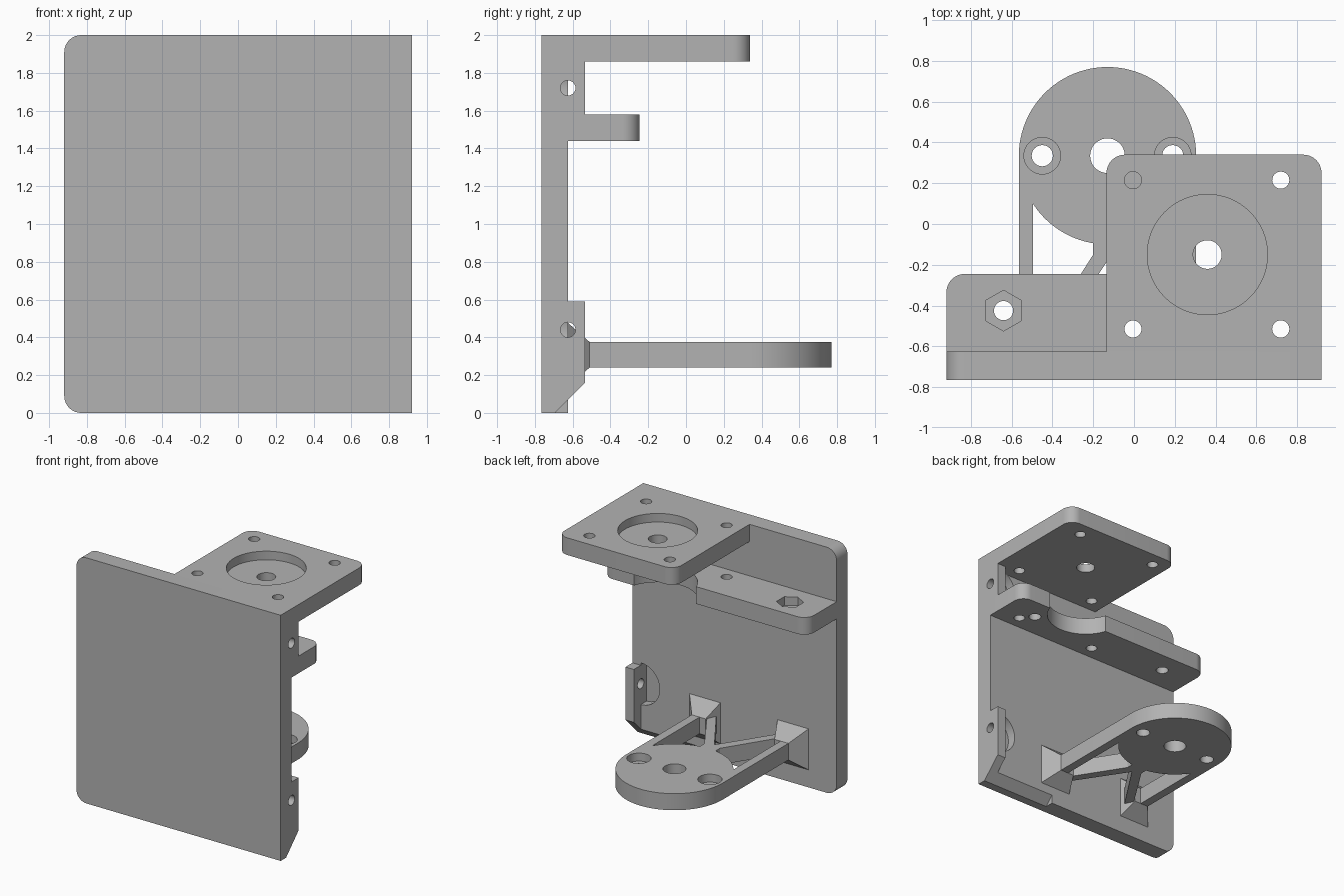
import bpy, bmesh, math
from mathutils import Vector

if "Cube" in bpy.data.objects:
    bpy.data.objects.remove(bpy.data.objects["Cube"], do_unlink=True)

grey = bpy.data.materials.new("plain grey")
grey.use_nodes = True
COLOUR = (0.45, 0.45, 0.45, 1)
grey.diffuse_color = COLOUR
grey.node_tree.nodes["Principled BSDF"].inputs["Base Color"].default_value = COLOUR

# Maps a profile point (u, v) and a depth w to space, by extrusion axis
AXES = {"z": lambda u, v, w: (u, v, w),
        "y": lambda u, v, w: (u, w, v),
        "x": lambda u, v, w: (w, u, v)}


def finish(name, bm):
    bmesh.ops.recalc_face_normals(bm, faces=bm.faces)
    mesh = bpy.data.meshes.new(name)
    bm.to_mesh(mesh)
    bm.free()
    mesh.materials.append(grey)
    obj = bpy.data.objects.new(name, mesh)
    bpy.context.collection.objects.link(obj)
    return obj


def prism(name, profile, lo, hi, axis="z"):
    bm = bmesh.new()
    rings = [[bm.verts.new(AXES[axis](u, v, w)) for u, v in profile] for w in (lo, hi)]
    n = len(profile)
    for ring in rings:
        bm.faces.new(ring)
    for i in range(n):
        j = (i + 1) % n
        bm.faces.new((rings[0][i], rings[0][j], rings[1][j], rings[1][i]))
    return finish(name, bm)


def circle(u, v, r, n=48, start=0.0):
    return [(u + r * math.cos(start + math.tau * i / n),
             v + r * math.sin(start + math.tau * i / n)) for i in range(n)]


def rounded(u0, v0, u1, v1, radii):
    """Rectangle with one radius per corner, anticlockwise from lower left."""
    corners = [(u0, v0, 1, 1), (u1, v0, -1, 1), (u1, v1, -1, -1), (u0, v1, 1, -1)]
    pts = []
    for k, ((u, v, su, sv), r) in enumerate(zip(corners, radii)):
        if r == 0:
            pts.append((u, v))
            continue
        for i in range(11):
            a = math.pi + (k + i / 10) * math.pi / 2
            pts.append((u + su * r + r * math.cos(a), v + sv * r + r * math.sin(a)))
    return pts


def cut(target, profile, lo, hi, axis="z"):
    tool = prism("cutter", profile, lo, hi, axis)
    tool.hide_render = True
    apply_boolean(target, tool, "DIFFERENCE")


def apply_boolean(target, tool, operation):
    mod = target.modifiers.new("boolean", "BOOLEAN")
    mod.operation, mod.solver, mod.object = operation, "EXACT", tool
    bpy.context.view_layer.objects.active = target
    bpy.ops.object.modifier_apply(modifier=mod.name)
    bpy.data.objects.remove(tool, do_unlink=True)


W, FRONT, WALL, R = 0.92, -0.765, -0.625, 0.09
LUG = 0.845
MOTOR = (0.36, -0.15)
SCREWS = [(x, y) for x in (-0.005, 0.72) for y in (-0.515, 0.215)]
PIN_HEIGHTS = (0.44, 1.72)

# Upright wall with pin recesses and a bevelled lower edge
wall = prism("upright_wall", rounded(-W, 0, W, 2, (R, 0, 0, R)), FRONT, WALL, "y")
for z in PIN_HEIGHTS:
    cut(wall, [p for p in circle(LUG, z, 0.17) if p[0] <= LUG + 0.001], -0.70, -0.5, "y")
    cut(wall, circle(WALL, z, 0.04, 24), 0.75, 1.0, "x")
cut(wall, [(-0.715, -0.02), (-0.575, 0.12), (-0.575, -0.02)], 0.3, 1.0, "x")

# Pin lugs on the left edge
lower = prism("lower_lug", [(WALL, 0.07), (-0.535, 0.16), (-0.535, 0.59), (WALL, 0.59)], LUG, W, "x")
upper = prism("upper_lug", [(WALL, 1.58), (-0.535, 1.58), (-0.535, 1.86), (WALL, 1.86)], LUG, W, "x")
for lug, z in zip((lower, upper), PIN_HEIGHTS):
    cut(lug, circle(WALL, z, 0.04, 24), 0.75, 1.0, "x")

# Top mounting plate with round pocket
top = prism("top_plate", rounded(-0.135, WALL, W, 0.34, (0, 0, R, R)), 1.86, 2.0)
cut(top, circle(*MOTOR, 0.295, 64), 1.93, 2.1)
cut(top, circle(*MOTOR, 0.07), 1.8, 2.1)
for x, y in SCREWS:
    cut(top, circle(x, y, 0.042, 32), 1.8, 2.1)

# Middle shelf with clearance notch, access holes and nut traps
shelf = prism("middle_shelf", rounded(-W, WALL, W, -0.245, (0, 0, R, R)), 1.44, 1.58)
cut(shelf, circle(*MOTOR, 0.295, 64), 1.3, 1.7)
for x, y in SCREWS:
    if y < 0:
        cut(shelf, circle(x, y, 0.042, 32), 1.3, 1.7)
for x in (-0.64, 0.64):
    cut(shelf, circle(x, -0.425, 0.1, 6, math.pi / 2), 1.51, 1.7)
    cut(shelf, circle(x, -0.425, 0.047, 32), 1.3, 1.7)

# Lower arm: round pad, straight rails and diagonal braces
CX, CY, RAD, Z0, Z1 = -0.13, 0.335, 0.435, 0.24, 0.375
arm = prism("lower_arm", circle(CX, CY, RAD, 96), Z0, Z1)


def flare(name, side):
    """Tapered foot widening from the rail onto the wall."""
    bm = bmesh.new()
    rings = []
    for y, a, b, lo, hi in ((-0.64, 0.25, 0.55, 0.13, 0.49), (-0.51, 0.31, RAD, Z0, Z1)):
        rings.append([bm.verts.new((CX + side * u, y, v))
                      for u, v in ((a, lo), (b, lo), (b, hi), (a, hi))])
    for ring in rings:
        bm.faces.new(ring)
    for i in range(4):
        j = (i + 1) % 4
        bm.faces.new((rings[0][i], rings[0][j], rings[1][j], rings[1][i]))
    return finish(name, bm)


for side in (-1, 1):
    rail = [(CX + side * u, v) for u, v in ((0.365, -0.63), (RAD, -0.63), (RAD, CY), (0.365, CY))]
    brace = [(CX + side * u, v) for u, v in ((0, -0.18), (0, -0.05), (0.07, -0.05),
                                             (0.07, -0.15), (0.37, -0.62), (0.29, -0.62))]
    apply_boolean(arm, prism("rail", rail, Z0, Z1), "UNION")
    apply_boolean(arm, prism("brace", brace, Z0, Z1), "UNION")
    apply_boolean(arm, flare("foot", side), "UNION")
cut(arm, circle(CX, CY, 0.085), 0.1, 0.5)
for side in (-1, 1):
    cut(arm, circle(CX + side * 0.32, CY, 0.052, 32), 0.1, 0.5)
    cut(arm, circle(CX + side * 0.32, CY, 0.09, 32), 0.31, 0.5)

# Smooth the curved walls, keep edges sharp
for obj in (wall, lower, upper, top, shelf, arm):
    bpy.ops.object.select_all(action="DESELECT")
    obj.select_set(True)
    bpy.context.view_layer.objects.active = obj
    bpy.ops.object.shade_smooth_by_angle(angle=math.radians(30))
